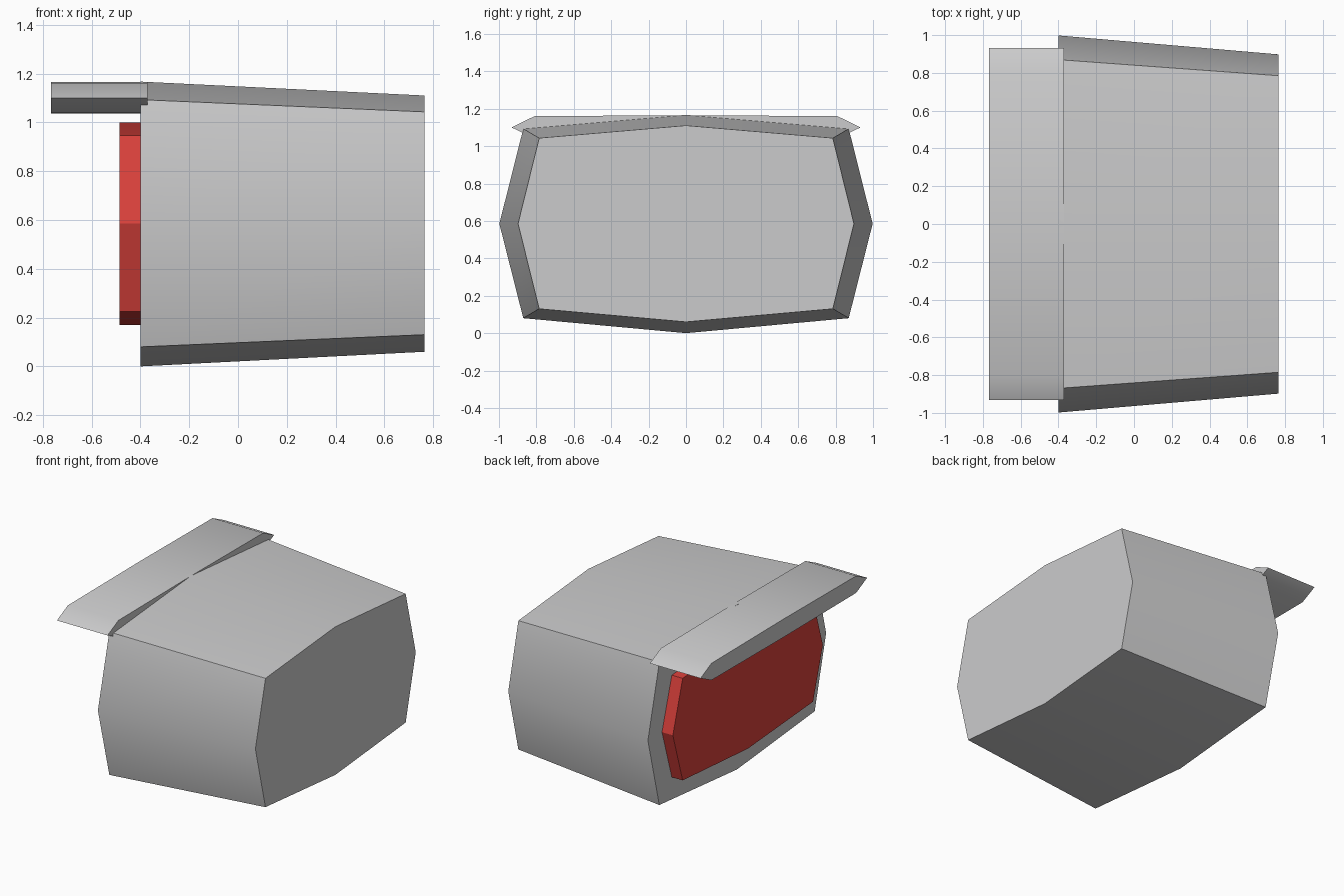
import bpy
import bmesh
import math

if "Cube" in bpy.data.objects:
    bpy.data.objects.remove(bpy.data.objects["Cube"])


def material(name, color):
    m = bpy.data.materials.new(name)
    m.diffuse_color = (*color, 1)
    m.use_nodes = True
    m.node_tree.nodes["Principled BSDF"].inputs["Base Color"].default_value = m.diffuse_color
    return m


grey = material("light_grey", (0.60, 0.60, 0.605))
red = material("red", (0.69, 0.052, 0.044))


def ring(half):
    """Mirror a half profile of (y, z) points, top to bottom, into a closed ring."""
    return half + [(-y, z) for y, z in reversed(half) if y > 0]


def loft(name, x0, half0, x1, half1, mat):
    """Capped solid between two matching profiles at x0 and x1."""
    bm = bmesh.new()
    a = [bm.verts.new((x0, y, z)) for y, z in ring(half0)]
    b = [bm.verts.new((x1, y, z)) for y, z in ring(half1)]
    n = len(a)
    for i in range(n):
        j = (i + 1) % n
        bm.faces.new((a[i], a[j], b[j], b[i]))
    bm.faces.new(a)
    bm.faces.new(b)
    bmesh.ops.recalc_face_normals(bm, faces=bm.faces)
    mesh = bpy.data.meshes.new(name)
    bm.to_mesh(mesh)
    bm.free()
    mesh.materials.append(mat)
    ob = bpy.data.objects.new(name, mesh)
    bpy.context.collection.objects.link(ob)
    bpy.ops.object.select_all(action='DESELECT')
    ob.select_set(True)
    bpy.context.view_layer.objects.active = ob
    bpy.ops.object.shade_smooth_by_angle(angle=math.radians(30))
    return ob


# Tapered housing
loft("housing",
     -0.40, [(0, 1.167), (0.87, 1.093), (0.998, 0.585), (0.87, 0.08), (0, 0.0)],
     0.765, [(0, 1.11), (0.785, 1.043), (0.898, 0.585), (0.785, 0.13), (0, 0.06)],
     grey)

# Red lens plate on the narrow-side face
lens = [(0, 1.0), (0.73, 0.947), (0.84, 0.585), (0.73, 0.224), (0, 0.17)]
loft("lens", -0.485, lens, -0.395, lens, red)

# Visor overhanging the lens
visor = [(0, 1.165), (0.81, 1.16), (0.933, 1.10), (0.81, 1.04), (0, 1.036)]
loft("visor", -0.767, visor, -0.37, visor, grey)
